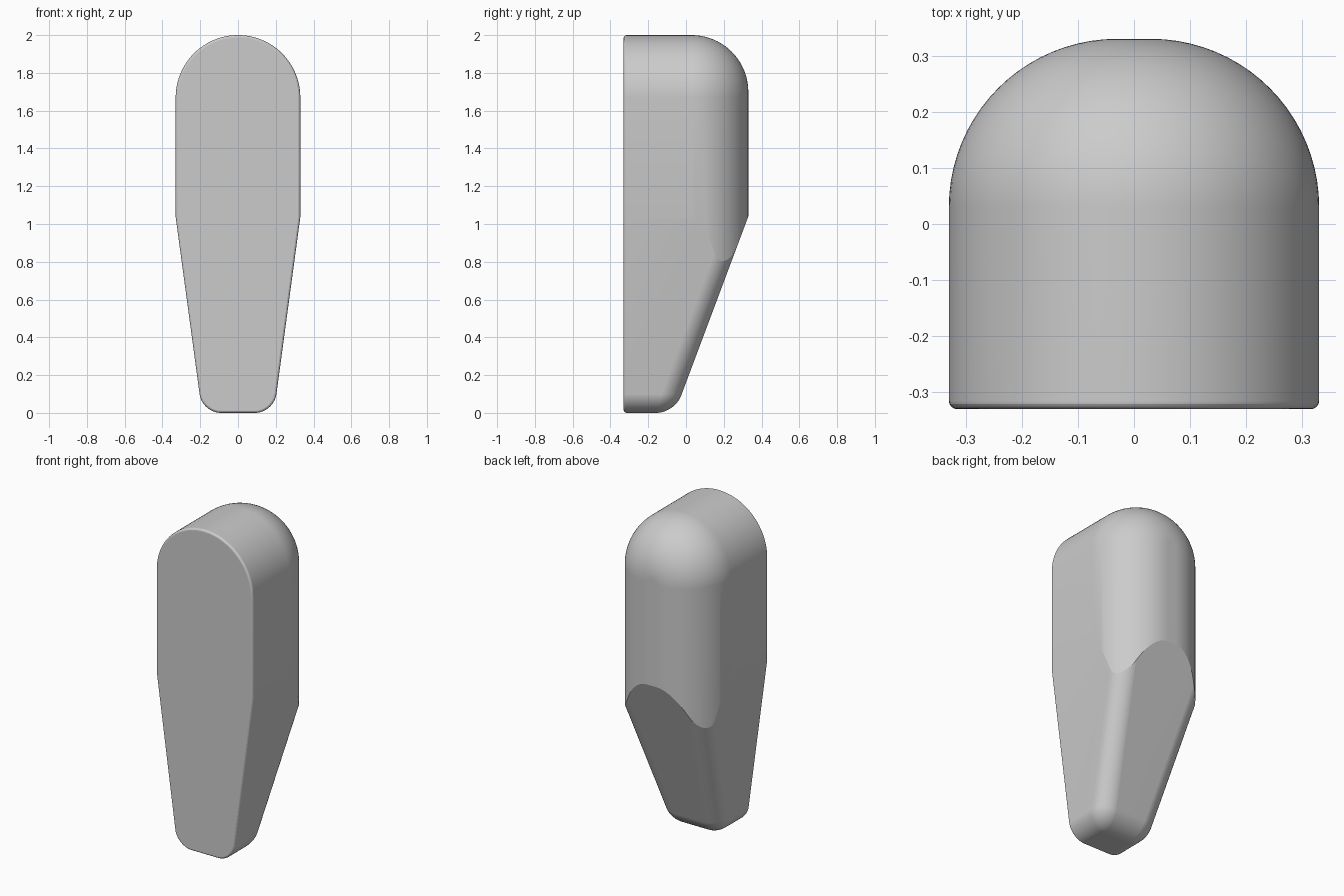
import bpy
import bmesh
from math import sin, cos, pi, radians

cube = bpy.data.objects.get("Cube")
if cube:
    bpy.data.objects.remove(cube, do_unlink=True)

HALF = 0.33      # half width and half depth
FRONT = -HALF
EDGE = 0.015     # small rounding around the front face
ROUND = 0.3      # large rounding at the back
CORNER = 0.1     # rounding of the tapered lower part

grey = bpy.data.materials.new("plain grey")
grey.use_nodes = True
grey.diffuse_color = (0.6, 0.6, 0.6, 1)
grey.node_tree.nodes["Principled BSDF"].inputs["Base Color"].default_value = (0.6, 0.6, 0.6, 1)


def make_object(name, bm):
    bmesh.ops.recalc_face_normals(bm, faces=bm.faces[:])
    mesh = bpy.data.meshes.new(name)
    bm.to_mesh(mesh)
    bm.free()
    mesh.materials.append(grey)
    obj = bpy.data.objects.new(name, mesh)
    bpy.context.collection.objects.link(obj)
    return obj


# Round-topped column: one outline, inset along front and back fillets
def column():
    bm = bmesh.new()
    steps = 48

    def ring(y, inset):
        r = HALF - inset
        pts = [(r, -0.3)]
        pts += [(r * cos(pi * i / steps), 2 - HALF + r * sin(pi * i / steps)) for i in range(steps + 1)]
        pts.append((-r, -0.3))
        return [bm.verts.new((x, y, z)) for x, z in pts]

    def fillet(r, n):
        return [(r * sin(pi / 2 * i / n), r * (1 - cos(pi / 2 * i / n))) for i in range(n + 1)]

    rings = [ring(FRONT + EDGE - dy, d) for dy, d in reversed(fillet(EDGE, 4))]
    rings += [ring(HALF - ROUND + dy, d) for dy, d in fillet(ROUND, 20)]
    for a, b in zip(rings, rings[1:]):
        for i in range(len(a)):
            j = (i + 1) % len(a)
            bm.faces.new((a[i], a[j], b[j], b[i]))
    bm.faces.new(rings[0])
    bm.faces.new(rings[-1])
    return make_object("body", bm)


# Tapered block that narrows the column towards the foot
def taper():
    bm = bmesh.new()
    bmesh.ops.create_cube(bm, size=2)
    top = 2.4
    for v in bm.verts:
        z = top if v.co.z > 0 else 0
        x = v.co.x * (0.19 + 0.135 * z)
        y = FRONT if v.co.y < 0 else -0.06 + 0.375 * z
        v.co = (x, y, z)

    def on_front(e):
        return all(v.co.y < FRONT + 0.001 for v in e.verts)

    def on_top(e):
        return all(v.co.z > top - 0.001 for v in e.verts)

    back = [e for e in bm.edges if not on_front(e) and not on_top(e)]
    bmesh.ops.bevel(bm, geom=back, offset=CORNER, segments=12, profile=0.5, affect='EDGES')
    front = [e for e in bm.edges if on_front(e) and not on_top(e)]
    bmesh.ops.bevel(bm, geom=front, offset=EDGE, segments=4, profile=0.5, affect='EDGES')
    return make_object("taper_cutter", bm)


body = column()
cutter = taper()
cutter.hide_render = True

# Keep only what lies inside both shapes
cut = body.modifiers.new("taper", 'BOOLEAN')
cut.operation = 'INTERSECT'
cut.solver = 'EXACT'
cut.object = cutter
bpy.ops.object.select_all(action='DESELECT')
body.select_set(True)
bpy.context.view_layer.objects.active = body
bpy.ops.object.modifier_apply(modifier=cut.name)
bpy.data.objects.remove(cutter, do_unlink=True)

# Smooth rounding with a crease where the taper begins
bpy.ops.object.shade_smooth_by_angle(angle=radians(15))
weighted = body.modifiers.new("even shading", 'WEIGHTED_NORMAL')
weighted.keep_sharp = True
